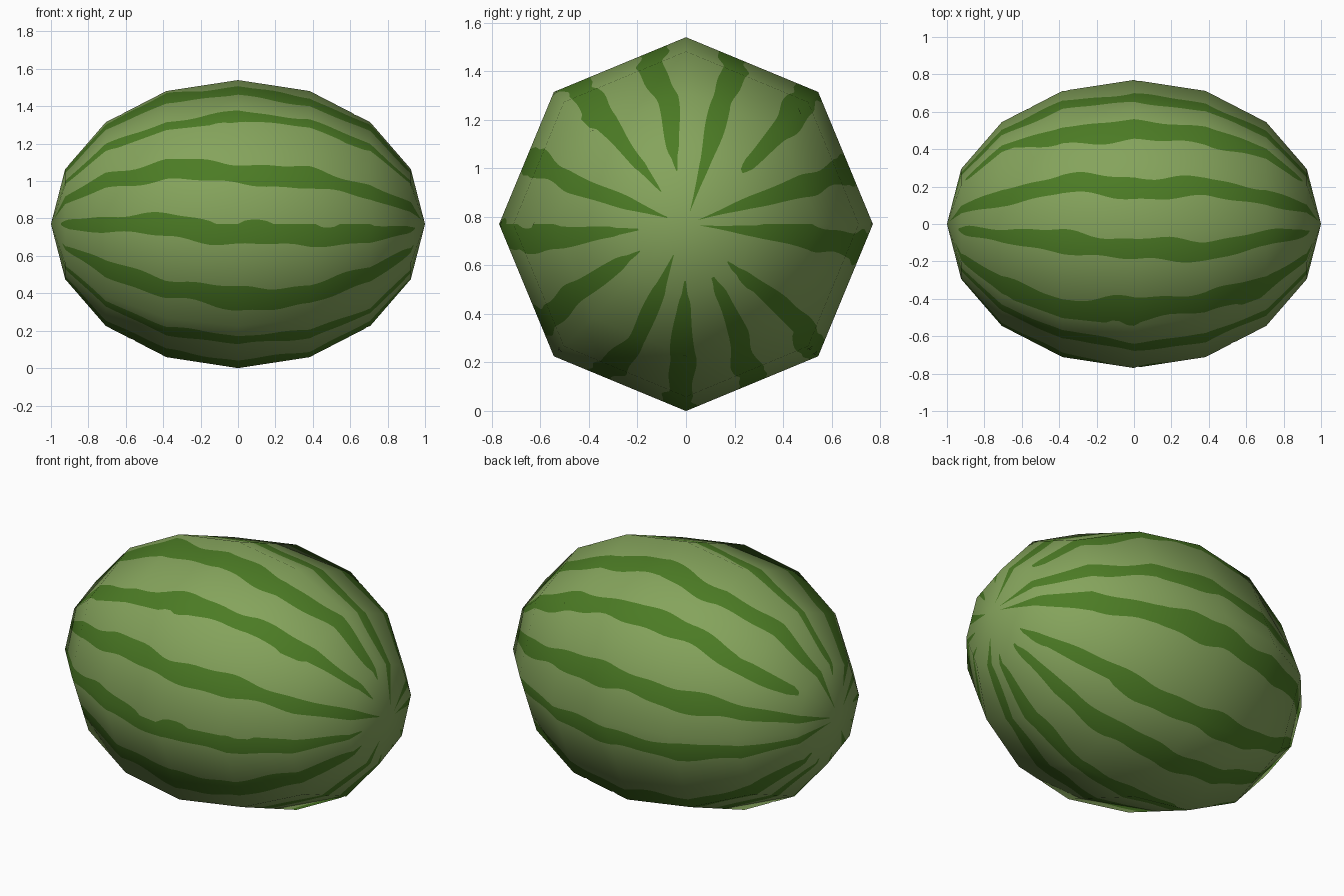
import bpy, math
from mathutils import Vector

if "Cube" in bpy.data.objects:
    bpy.data.objects.remove(bpy.data.objects["Cube"])

R = 0.77                 # largest radius, long axis is x (length 2)
SEG, RINGS, SUB = 8, 8, 10
N_DARK, N_LIGHT = 4, 8   # columns per stripe and per gap
STATIONS = (-0.8, -0.4, 0.0, 0.4, 0.8)

# stripe centre angles (degrees round x, from +y towards +z) at the stations, and tip x
STRIPES = (
    (15, 16, 18.5, 18.5, 18, 0.985), (40, 46, 48, 46, 44, 0.91),
    (74, 71, 74, 73, 73, 0.985), (97, 98, 101, 102, 99, 0.94),
    (128, 131, 128, 128, 128, 0.955), (153, 153.5, 157.5, 158, 160.5, 0.98),
    (180, 180.5, 184, 185, 186.5, 0.95), (207.5, 211, 213.5, 214.5, 210.5, 0.94),
    (236, 239, 240, 243, 248, 0.96), (266, 266, 267.5, 268, 268.5, 0.94),
    (292, 291, 293, 293, 296, 0.935), (317, 315, 316, 317, 319, 0.94),
    (349, 350, 352, 353, 354, 0.985),
)


def material(name, colour):
    m = bpy.data.materials.new(name)
    m.diffuse_color = (*colour, 1)
    m.use_nodes = True
    m.node_tree.nodes["Principled BSDF"].inputs["Base Color"].default_value = m.diffuse_color
    return m


def ring(t):
    """x and relative radius on the straight-sided profile."""
    i = min(int(t), RINGS - 1)
    f = t - i
    a, b = math.pi * i / RINGS, math.pi * (i + 1) / RINGS
    x = -(math.cos(a) * (1 - f) + math.cos(b) * f)
    return x, math.sin(a) * (1 - f) + math.sin(b) * f


def octagon(deg):
    """Relative radius of the eight-sided cross-section."""
    step = 360 / SEG
    d = deg % step - step / 2
    return math.cos(math.radians(step / 2)) / math.cos(math.radians(d))


def stripe_edges(k, x):
    """Lower and upper angle of stripe k at x."""
    s = STRIPES[k]
    p = min(max((x - STATIONS[0]) / 0.4, 0), 3.999)
    i = int(p)
    f = p - i
    f = f * f * (3 - 2 * f)
    c = s[i] * (1 - f) + s[i + 1] * f
    lo = c - 4.8 - 0.9 * math.sin(11 * x + 2.1 * k) - 0.5 * math.sin(23 * x + k)
    hi = c + 4.8 + 0.9 * math.sin(9 * x + 3.7 * k) + 0.5 * math.sin(21 * x + 5 * k)
    taper = math.sqrt(min(max((s[5] - abs(x)) / 0.05, 0.01), 1))
    mid = (lo + hi) / 2
    return mid + (lo - mid) * taper, mid + (hi - mid) * taper


def row_angles(x):
    """Column angles at x, following stripe edges and the octagon corners."""
    edges = [stripe_edges(k, x) for k in range(len(STRIPES))]
    out = []
    for k, (lo, hi) in enumerate(edges):
        nxt = edges[k + 1][0] if k + 1 < len(edges) else edges[0][0] + 360
        out += [lo + (hi - lo) * j / N_DARK for j in range(N_DARK)]
        out += [hi + (nxt - hi) * j / N_LIGHT for j in range(N_LIGHT)]
    for c in range(SEG):
        corner = 360 / SEG * c
        corner += 360 if corner < out[0] - 2 else 0
        j = min(range(len(out)), key=lambda n: abs(out[n] - corner))
        out[j] = corner
    return out


# rind: low-poly ellipsoid with the stripes cut into its flat facets
per = N_DARK + N_LIGHT
cols = per * len(STRIPES)
rows = RINGS * SUB
verts, xs = [(-1, 0, R)], [-1]
for r in range(1, rows):
    x, s = ring(r / SUB)
    xs.append(x)
    for deg in row_angles(x):
        q, a = R * s * octagon(deg), math.radians(deg)
        verts.append((x, q * math.cos(a), R + q * math.sin(a)))
xs.append(1)
verts.append((1, 0, R))


def vid(r, c):
    if r == 0:
        return 0
    if r == rows:
        return len(verts) - 1
    return 1 + (r - 1) * cols + c % cols


faces, mats = [], []
for r in range(rows):
    x = (xs[r] + xs[r + 1]) / 2
    for c in range(cols):
        f = [vid(r, c), vid(r, c + 1), vid(r + 1, c + 1), vid(r + 1, c)]
        f = list(dict.fromkeys(f))
        faces.append(f[::-1])
        mats.append(int(c % per < N_DARK and abs(x) < STRIPES[c // per][5]))

mesh = bpy.data.meshes.new("melon_rind")
mesh.from_pydata(verts, [], faces)
mesh.materials.append(material("light green rind", (0.235, 0.37, 0.107)))
mesh.materials.append(material("dark green stripe", (0.072, 0.2, 0.018)))
mesh.polygons.foreach_set("material_index", mats)
mesh.polygons.foreach_set("use_smooth", [True] * len(faces))
mesh.update()
if sum((p.normal.dot(p.center - Vector((0, 0, R)))) * p.area for p in mesh.polygons) < 0:
    mesh.flip_normals()
# rounded shading across the flat facets
mesh.normals_split_custom_set_from_vertices(
    [Vector((x, y / R**2, (z - R) / R**2)).normalized() for x, y, z in verts])

melon = bpy.data.objects.new("melon_rind", mesh)
bpy.context.collection.objects.link(melon)
